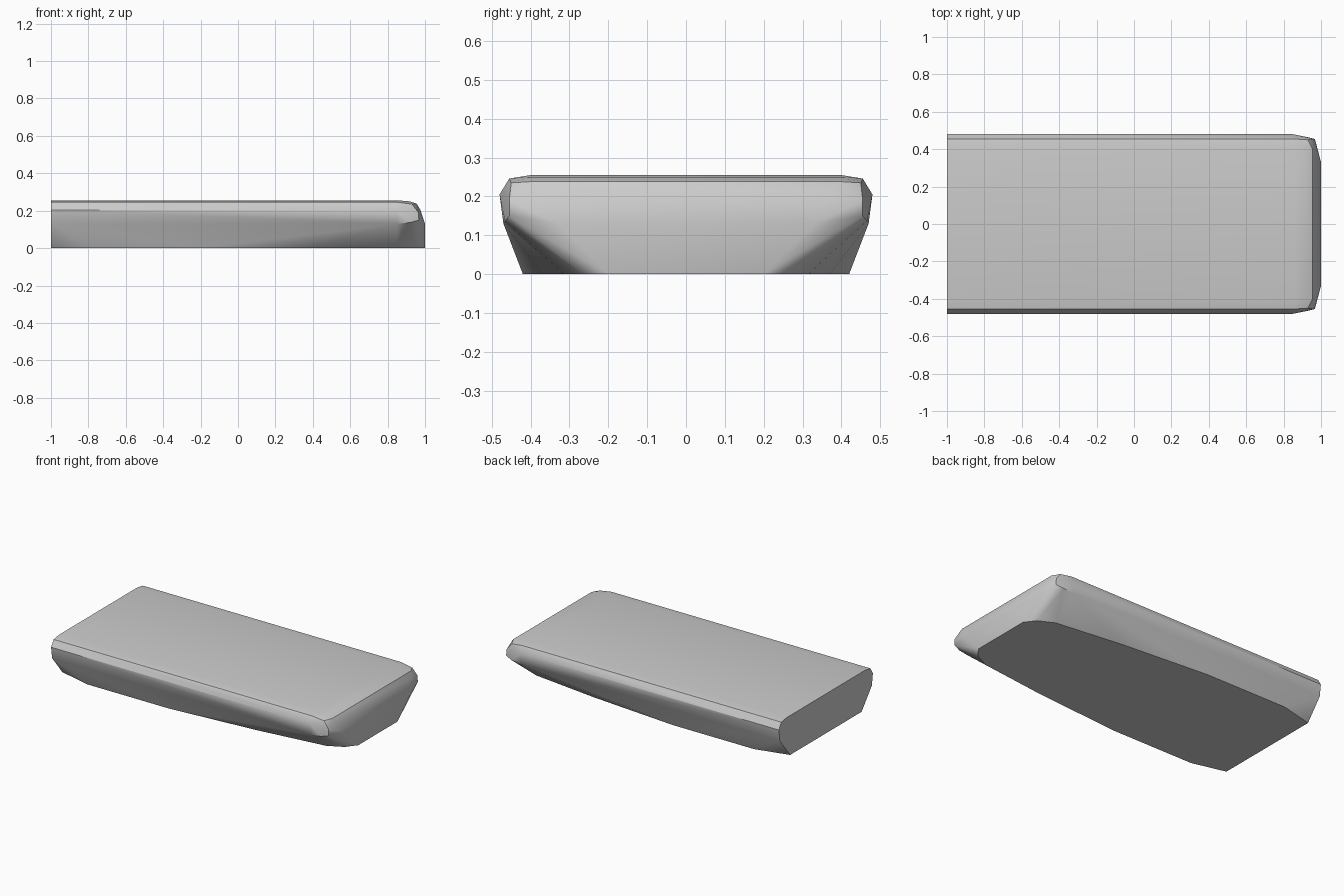
import bpy, bmesh, math

if "Cube" in bpy.data.objects:
    bpy.data.objects.remove(bpy.data.objects["Cube"])

# Side profile (half width, height), constant along the straight length
side = [(0.40, 0.255), (0.455, 0.246), (0.48, 0.205), (0.47, 0.13)]

# Half outline of the flat underside (x, half width), tapering to the nose
underside = [(-1, 0.365), (-0.78, 0.42), (-0.2, 0.42), (0.4, 0.37),
             (0.85, 0.315), (0.95, 0.265), (1.0, 0.2)]

# Rounded nose and its corners
nose = [(0.86, 0.40, 0.255), (0.92, 0.40, 0.25), (0.955, 0.40, 0.238),
        (0.85, 0.455, 0.246), (0.93, 0.45, 0.235),
        (0.85, 0.48, 0.205), (0.965, 0.455, 0.19), (0.967, 0.455, 0.15),
        (0.85, 0.47, 0.13), (0.92, 0.466, 0.137),
        (0.975, 0.37, 0.205), (1.0, 0.33, 0.13)]

half = [(-1, y, z) for y, z in side]
half += [(x, y, 0) for x, y in underside]
half += nose

# Mirror across y and skin the points into one closed slab
bm = bmesh.new()
for x, y, z in half:
    for s in (1, -1):
        bm.verts.new((x, s * y, z))
res = bmesh.ops.convex_hull(bm, input=bm.verts[:])
loose = [v for v in bm.verts if not v.link_faces]
bmesh.ops.delete(bm, geom=loose, context='VERTS')
bmesh.ops.dissolve_limit(bm, angle_limit=math.radians(0.5),
                         verts=bm.verts[:], edges=bm.edges[:])
bmesh.ops.recalc_face_normals(bm, faces=bm.faces[:])

mesh = bpy.data.meshes.new("rounded_slab")
bm.to_mesh(mesh)
bm.free()
slab = bpy.data.objects.new("rounded_slab", mesh)
bpy.context.collection.objects.link(slab)

# Soft facets, crisp rims
bpy.context.view_layer.objects.active = slab
slab.select_set(True)
bpy.ops.object.shade_smooth_by_angle(angle=math.radians(30))
